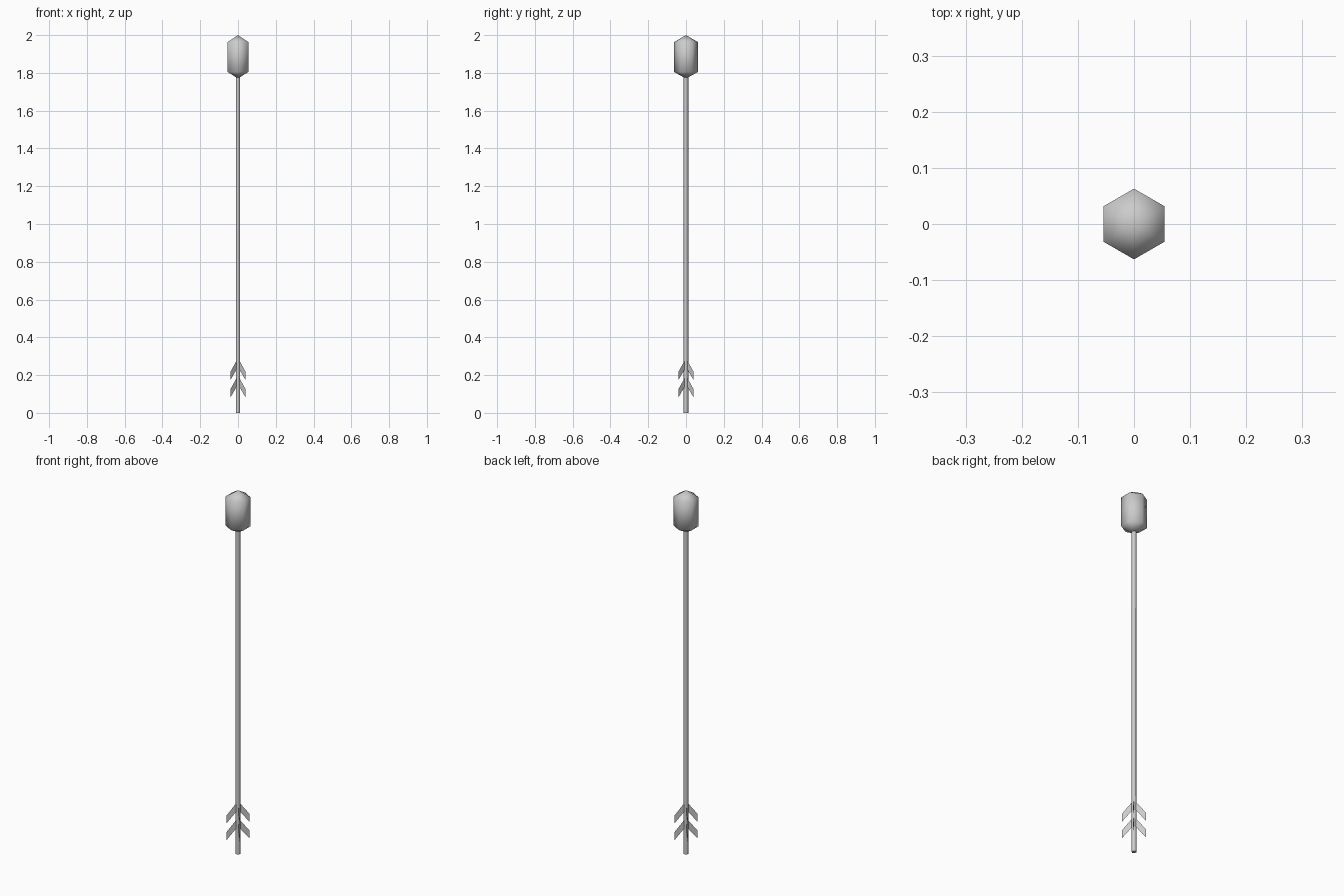
import bpy
import math

if "Cube" in bpy.data.objects:
    bpy.data.objects.remove(bpy.data.objects["Cube"])


def make_object(name, verts, faces, smooth=False):
    mesh = bpy.data.meshes.new(name)
    mesh.from_pydata(verts, [], faces)
    mesh.update()
    for p in mesh.polygons:
        p.use_smooth = smooth
    obj = bpy.data.objects.new(name, mesh)
    bpy.context.collection.objects.link(obj)
    return obj


def ring(radius, z, sides=6):
    # corners point along +y and -y
    return [(radius * math.cos(math.pi / 2 + math.tau * i / sides),
             radius * math.sin(math.pi / 2 + math.tau * i / sides), z)
            for i in range(sides)]


# Blunt head: hexagonal barrel with a shallow point at each end
head_verts = ring(0.063, 1.805) + ring(0.063, 1.963) + [(0, 0, 1.77), (0, 0, 2.0)]
head_faces = []
for i in range(6):
    j = (i + 1) % 6
    head_faces += [(i, j, 6 + j, 6 + i), (12, j, i), (13, 6 + i, 6 + j)]
make_object("head", head_verts, head_faces, smooth=True)

# Shaft: thin six-sided rod
shaft_verts = ring(0.012, 0.0) + ring(0.012, 1.79)
shaft_faces = [(i, (i + 1) % 6, 6 + (i + 1) % 6, 6 + i) for i in range(6)]
shaft_faces += [tuple(range(5, -1, -1)), tuple(range(6, 12))]
shaft = make_object("shaft", shaft_verts, shaft_faces, smooth=True)
for p in shaft.data.polygons[-2:]:
    p.use_smooth = False

# Fletching: two tiers of four swept-back flat vanes on the diagonals
vane_profile = [(0.0, 0.290), (0.057, 0.217), (0.057, 0.173), (0.0, 0.243)]
for tier in range(2):
    verts, faces = [], []
    for k in range(4):
        a = math.pi / 4 + k * math.pi / 2
        faces.append(tuple(range(len(verts), len(verts) + 4)))
        verts += [(r * math.cos(a), r * math.sin(a), z - 0.092 * tier)
                  for r, z in vane_profile]
    make_object("upper_vanes" if tier == 0 else "lower_vanes", verts, faces)
